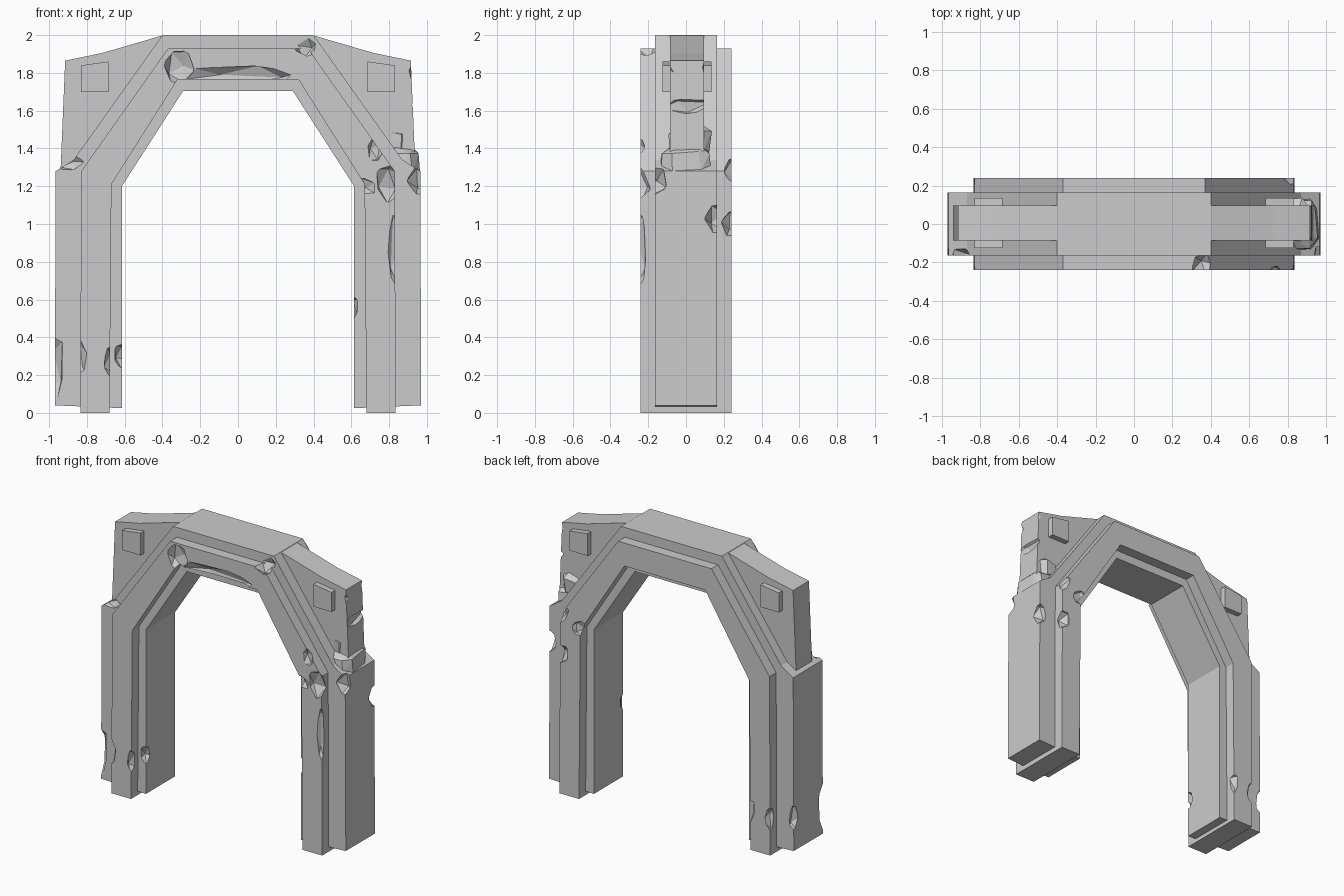
import bpy, bmesh, random
from mathutils import Vector, Matrix

if "Cube" in bpy.data.objects:
    bpy.data.objects.remove(bpy.data.objects["Cube"])

random.seed(4)


def prism(name, outline, y0, y1, z0=None):
    """Extrude an x-z outline along y."""
    bm = bmesh.new()
    face = bm.faces.new([bm.verts.new((x, y0, z)) for x, z in outline])
    ext = bmesh.ops.extrude_face_region(bm, geom=[face], use_keep_orig=True)
    for v in ext["geom"]:
        if isinstance(v, bmesh.types.BMVert):
            v.co.y = y1
    bmesh.ops.recalc_face_normals(bm, faces=bm.faces)
    return finish(name, bm)


def finish(name, bm):
    me = bpy.data.meshes.new(name)
    bm.to_mesh(me)
    bm.free()
    ob = bpy.data.objects.new(name, me)
    bpy.context.collection.objects.link(ob)
    return ob


def mirrored(half):
    """Close a left-hand chain of points with its right-hand mirror."""
    return half + [(-x, z) for x, z in reversed(half)]


def arch(outer, inner):
    o = mirrored(outer)
    i = mirrored(inner)
    return o + i[::-1]


# Main arch body and the raised band running around its middle
body = prism("arch_body", arch(
    [(-0.97, 0.04), (-0.965, 1.28), (-0.87, 1.34), (-0.40, 2.0)],
    [(-0.615, 0.025), (-0.615, 1.2), (-0.29, 1.705)]), -0.165, 0.165)
band = prism("raised_band", arch(
    [(-0.835, 0.0), (-0.83, 1.28), (-0.37, 1.93)],
    [(-0.68, 0.0), (-0.67, 1.21), (-0.32, 1.765)]), -0.24, 0.24)

# Thin corner panels with a square stud through each
panels = []
for s, side in ((-1, "left"), (1, "right")):
    pts = [(-0.94, 1.27), (-0.915, 1.865), (-0.72, 1.905), (-0.40, 1.998), (-0.45, 1.85), (-0.80, 1.28)]
    panels.append(prism(side + "_corner_panel", [(s * x, z) for x, z in pts], -0.085, 0.095))
    stud = [(-0.83, 1.70), (-0.685, 1.70), (-0.685, 1.86), (-0.83, 1.84)]
    prism(side + "_square_stud", [(s * x, z) for x, z in stud], -0.125, 0.135)

# Rubble blocks around the broken right shoulder
for n, (loc, size) in enumerate([((0.88, 0.0, 1.33), (0.15, 0.26, 0.17)),
                                 ((0.83, 0.02, 1.44), (0.15, 0.22, 0.16))]):
    bm = bmesh.new()
    bmesh.ops.create_cube(bm, size=1)
    bmesh.ops.bevel(bm, geom=bm.edges[:], offset=0.22, segments=1, affect='EDGES')
    for v in bm.verts:
        v.co = Vector([c * d for c, d in zip(v.co, size)]) + Vector(loc)
        v.co += Vector([random.uniform(-0.012, 0.012) for _ in range(3)])
    bmesh.ops.convex_hull(bm, input=bm.verts[:])
    finish("shoulder_rubble_%d" % n, bm)

# Chips: (centre, radii) of faceted cutters that break the stone edges
chips = [
    ((-0.98, -0.18, 0.24), (0.06, 0.07, 0.20)), ((-0.98, 0.17, 0.27), (0.05, 0.06, 0.10)),
    ((-0.85, -0.25, 0.29), (0.06, 0.06, 0.11)), ((-0.66, -0.25, 0.27), (0.05, 0.07, 0.11)),
    ((-0.61, -0.17, 0.30), (0.05, 0.06, 0.08)), ((-0.85, 0.25, 0.26), (0.06, 0.06, 0.10)),
    ((-0.67, 0.25, 0.28), (0.05, 0.06, 0.09)), ((-0.90, -0.17, 1.33), (0.08, 0.05, 0.05)),
    ((0.84, -0.25, 0.88), (0.05, 0.04, 0.24)), ((0.66, -0.25, 1.20), (0.08, 0.05, 0.05)),
    ((0.80, -0.25, 1.22), (0.08, 0.06, 0.12)), ((0.97, -0.17, 1.23), (0.07, 0.07, 0.09)),
    ((0.97, 0.17, 1.03), (0.06, 0.07, 0.09)), ((0.83, 0.25, 1.00), (0.07, 0.06, 0.08)),
    ((0.68, 0.25, 1.22), (0.07, 0.05, 0.06)), ((0.84, 0.25, 1.30), (0.08, 0.06, 0.09)),
    ((0.61, -0.17, 0.56), (0.025, 0.04, 0.07)), ((0.97, 0.0, 1.63), (0.08, 0.16, 0.06)),
    ((0.97, -0.12, 1.82), (0.10, 0.06, 0.10)), ((0.97, 0.13, 1.82), (0.10, 0.06, 0.10)),
    ((-0.31, -0.24, 1.83), (0.08, 0.06, 0.10)), ((0.0, -0.25, 1.78), (0.32, 0.06, 0.06)),
    ((0.37, -0.22, 1.95), (0.08, 0.08, 0.08)), ((0.73, -0.25, 1.40), (0.05, 0.04, 0.08)),
]
bm = bmesh.new()
for loc, radii in chips:
    turn = Matrix.Rotation(random.uniform(0, 6.28), 4, Vector((1, 1, 1)))
    for v in bmesh.ops.create_icosphere(bm, subdivisions=1, radius=1, matrix=turn)["verts"]:
        k = random.uniform(0.85, 1.15)
        v.co = Vector([c * r * k for c, r in zip(v.co, radii)]) + Vector(loc)
cutter = finish("chip_cutter", bm)
cutter.hide_render = True

stone = [body, band] + panels
for ob in stone:
    mod = ob.modifiers.new("chips", 'BOOLEAN')
    mod.operation = 'DIFFERENCE'
    mod.solver = 'EXACT'
    mod.use_self = True
    mod.object = cutter
bpy.context.view_layer.update()
graph = bpy.context.evaluated_depsgraph_get()
baked = [bpy.data.meshes.new_from_object(ob.evaluated_get(graph)) for ob in stone]
for ob, me in zip(stone, baked):
    ob.modifiers.clear()
    ob.data = me
bpy.data.objects.remove(cutter)
